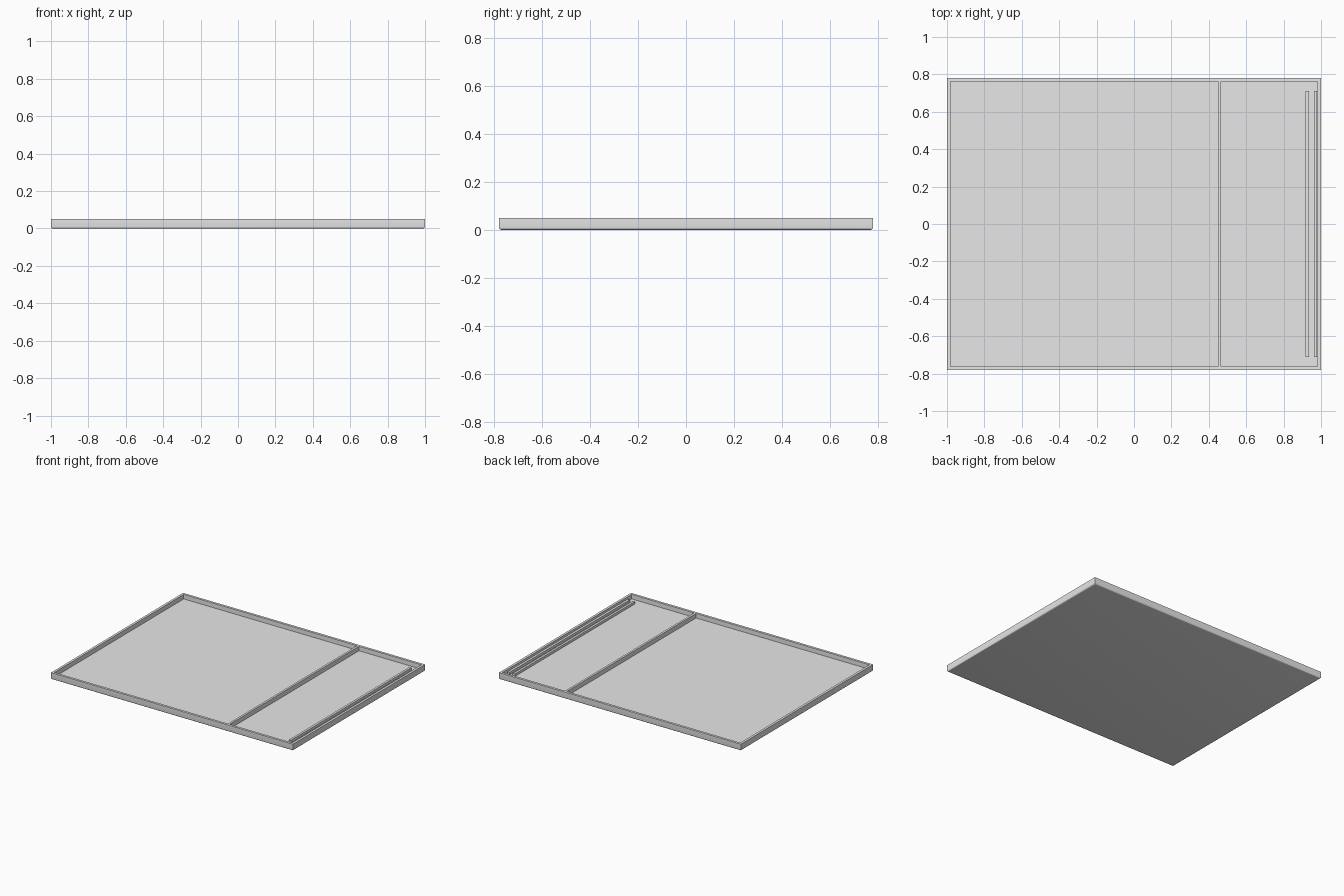
import bpy
import bmesh
from mathutils import Matrix, Vector

HALF_X, HALF_Y, HEIGHT = 1.0, 0.78, 0.05
WALL, FLOOR = 0.018, 0.016
DIVIDER = (0.45, 0.466)

cube = bpy.data.objects.get("Cube")
if cube:
    bpy.data.objects.remove(cube, do_unlink=True)

grey = bpy.data.materials.new("light_grey")
grey.use_nodes = True
grey.diffuse_color = (0.8, 0.8, 0.8, 1)
grey.node_tree.nodes["Principled BSDF"].inputs["Base Color"].default_value = (0.8, 0.8, 0.8, 1)


def box(bm, low, high):
    low, high = Vector(low), Vector(high)
    size = Matrix.Diagonal((high - low).to_4d())
    size[3][3] = 1
    bmesh.ops.create_cube(bm, size=1, matrix=Matrix.Translation((low + high) / 2) @ size)


def finish(bm, name):
    bmesh.ops.recalc_face_normals(bm, faces=bm.faces[:])
    mesh = bpy.data.meshes.new(name)
    bm.to_mesh(mesh)
    bm.free()
    mesh.materials.append(grey)
    obj = bpy.data.objects.new(name, mesh)
    bpy.context.collection.objects.link(obj)
    return obj


def top_faces(bm):
    return [f for f in bm.faces if all(v.co.z > HEIGHT - 1e-4 for v in f.verts)]


# Tray: solid slab with a rounded lower edge
bm = bmesh.new()
box(bm, (-HALF_X, -HALF_Y, 0), (HALF_X, HALF_Y, HEIGHT))
lower = [e for e in bm.edges if all(v.co.z < 1e-4 for v in e.verts)]
bmesh.ops.bevel(bm, geom=lower, offset=0.01, segments=4, profile=0.5, affect='EDGES')

# Split the top into rim, divider and pocket faces
cuts = [((x, 0, 0), (1, 0, 0)) for x in (-HALF_X + WALL, *DIVIDER, HALF_X - WALL)]
cuts += [((0, y, 0), (0, 1, 0)) for y in (-HALF_Y + WALL, HALF_Y - WALL)]
for point, normal in cuts:
    faces = top_faces(bm)
    edges = {e for f in faces for e in f.edges}
    verts = {v for f in faces for v in f.verts}
    bmesh.ops.bisect_plane(bm, geom=[*faces, *edges, *verts], plane_co=point, plane_no=normal)


def is_pocket(face):
    c = face.calc_center_median()
    inside = abs(c.x) < HALF_X - WALL and abs(c.y) < HALF_Y - WALL
    return inside and not DIVIDER[0] < c.x < DIVIDER[1]


# Sink the two pockets down to the floor
pockets = [f for f in top_faces(bm) if is_pocket(f)]
sunk = bmesh.ops.extrude_discrete_faces(bm, faces=pockets)["faces"]
for face in sunk:
    for v in face.verts:
        v.co.z = FLOOR
bmesh.ops.remove_doubles(bm, verts=bm.verts[:], dist=1e-5)
tray = finish(bm, "tray")
bpy.ops.object.select_all(action='DESELECT')
tray.select_set(True)
bpy.context.view_layer.objects.active = tray
bpy.ops.object.shade_smooth_by_angle()

# Two low rails on the floor of the narrow pocket
for name, x in (("inner_rail", 0.918), ("outer_rail", 0.962)):
    bm = bmesh.new()
    box(bm, (x, -0.71, FLOOR - 0.004), (x + 0.017, 0.71, 0.035))
    finish(bm, name)
